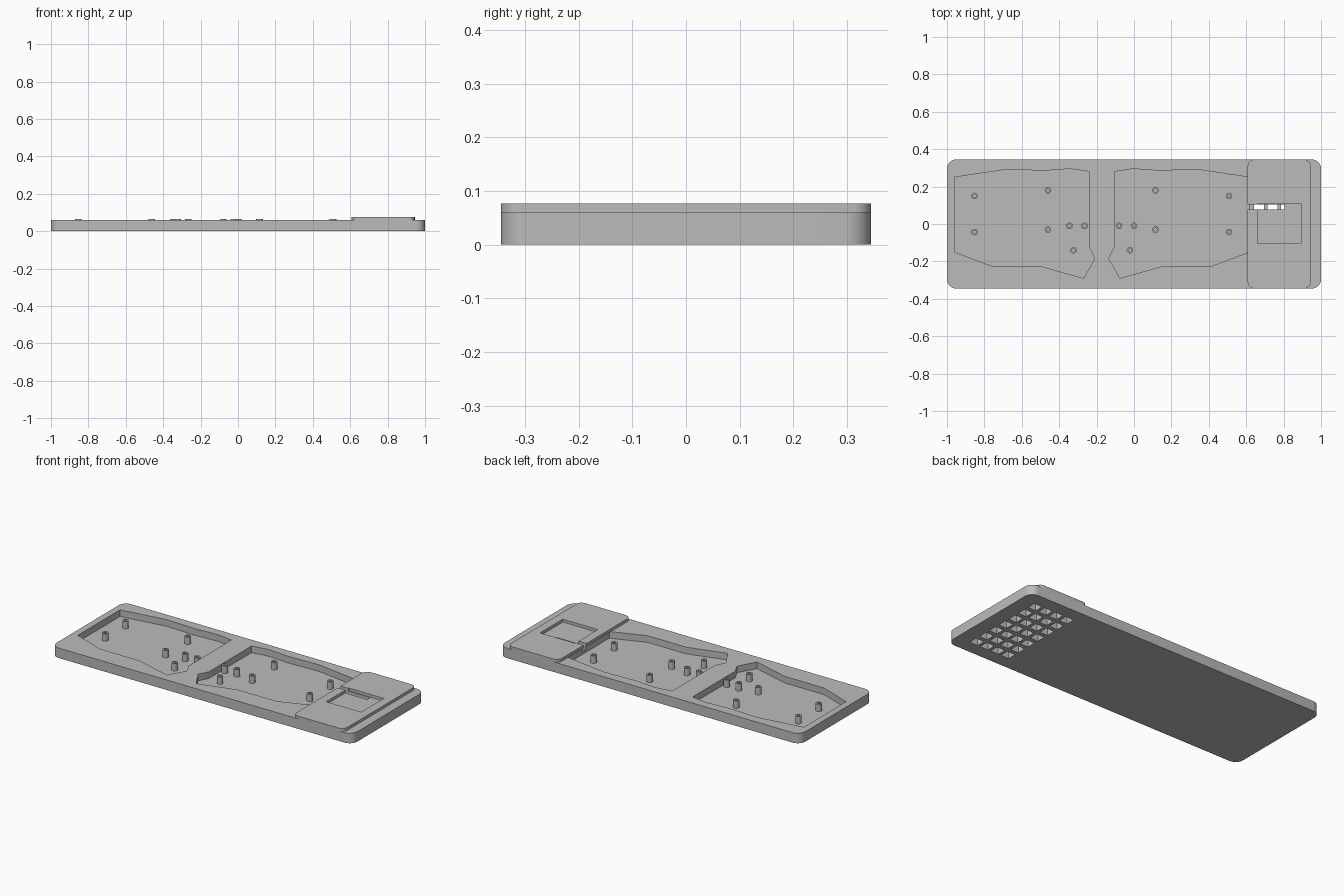
import bpy, bmesh, math
from mathutils import Vector

if "Cube" in bpy.data.objects:
    bpy.data.objects.remove(bpy.data.objects["Cube"])

grey = bpy.data.materials.new("case_grey")
grey.use_nodes = True
GREY = (0.5, 0.5, 0.5, 1)
grey.diffuse_color = GREY
grey.node_tree.nodes["Principled BSDF"].inputs["Base Color"].default_value = GREY

FLOOR, DECK, TOP = 0.02, 0.06, 0.077
MIRROR = -0.345          # x sum of the two mirrored key wells


def to_object(name, bm):
    bmesh.ops.recalc_face_normals(bm, faces=bm.faces)
    mesh = bpy.data.meshes.new(name)
    bm.to_mesh(mesh)
    bm.free()
    mesh.materials.append(grey)
    obj = bpy.data.objects.new(name, mesh)
    bpy.context.collection.objects.link(obj)
    return obj


def prisms(name, outlines, z0, z1):
    """Extrude each outline from z0 to z1 in one object."""
    bm = bmesh.new()
    for pts in outlines:
        face = bm.faces.new([bm.verts.new((x, y, z0)) for x, y in pts])
        new = bmesh.ops.extrude_face_region(bm, geom=[face])["geom"]
        moved = [v for v in new if isinstance(v, bmesh.types.BMVert)]
        bmesh.ops.translate(bm, verts=moved, vec=(0, 0, z1 - z0))
    return to_object(name, bm)


def rect(x0, x1, y0, y1):
    return [(x0, y0), (x1, y0), (x1, y1), (x0, y1)]


def rounded(x0, x1, y0, y1, r, steps=8):
    corners = [(x1 - r, y1 - r), (x0 + r, y1 - r), (x0 + r, y0 + r), (x1 - r, y0 + r)]
    pts = []
    for q, (cx, cy) in enumerate(corners):
        for i in range(steps + 1):
            a = math.pi / 2 * (q + i / steps)
            pts.append((cx + r * math.cos(a), cy + r * math.sin(a)))
    return pts


def cut(obj, cutters):
    for c in cutters:
        c.hide_render = True
        mod = obj.modifiers.new(c.name, "BOOLEAN")
        mod.operation, mod.solver, mod.object = "DIFFERENCE", "EXACT", c
    bpy.context.view_layer.update()
    deps = bpy.context.evaluated_depsgraph_get()
    mesh = bpy.data.meshes.new_from_object(obj.evaluated_get(deps))
    obj.modifiers.clear()
    obj.data = mesh


def smooth(obj):
    bpy.ops.object.select_all(action="DESELECT")
    obj.select_set(True)
    bpy.context.view_layer.objects.active = obj
    bpy.ops.object.shade_smooth_by_angle(angle=math.radians(30))


# Case tray and the raised housing at its left end
tray = prisms("case_tray", [rounded(-1, 1, -0.345, 0.345, 0.05)], 0, DECK)
housing = prisms("display_housing", [rounded(0.608, 0.945, -0.345, 0.345, 0.035)], DECK, TOP)

# Two mirrored key wells
well = [(-0.96, 0.25), (-0.68, 0.292), (-0.48, 0.285), (-0.34, 0.295), (-0.24, 0.28),
        (-0.24, -0.125), (-0.21, -0.185), (-0.27, -0.29), (-0.5, -0.225),
        (-0.76, -0.225), (-0.96, -0.15)]
well_cutter = prisms("well_cutter", [well, [(MIRROR - x, y) for x, y in well]], FLOOR, 0.2)

# Display recess, cable slot and underside vent grid
recess_cutter = prisms("recess_cutter", [rect(0.66, 0.893, -0.105, 0.11)], 0.05, 0.2)
slot_cutter = prisms("slot_cutter", [rect(0.6, 0.805, 0.077, 0.105)], 0.035, 0.2)
h = 0.0265
vents = [rect(x - h, x + h, y - h, y + h)
         for x in [0.669 + 0.072 * i for i in range(4)]
         for y in [0.08 * j for j in range(-3, 4)]]
vent_cutter = prisms("vent_cutter", vents, -0.02, 0.04)

cut(tray, [well_cutter, slot_cutter, vent_cutter])
cut(housing, [recess_cutter, slot_cutter])
for c in (well_cutter, recess_cutter, slot_cutter, vent_cutter):
    bpy.data.objects.remove(c)
smooth(tray)
smooth(housing)


# Hollow screw posts, mirrored between the wells
def post(name, x, y, outer=0.0175, inner=0.009, top=0.064):
    bm = bmesh.new()
    ring = [bm.verts.new((r, 0, z)) for r, z in
            ((outer, FLOOR - 0.002), (outer, top), (inner, top), (inner, FLOOR - 0.002))]
    edges = [bm.edges.new((ring[i], ring[i + 1])) for i in range(3)]
    bmesh.ops.spin(bm, geom=ring + edges, cent=(0, 0, 0), axis=(0, 0, 1),
                   angle=math.tau, steps=24)
    bmesh.ops.remove_doubles(bm, verts=bm.verts, dist=0.0001)
    obj = to_object(name, bm)
    obj.location = Vector((x, y, 0))
    smooth(obj)


posts = [(-0.853, 0.15), (-0.853, -0.043), (-0.46, 0.18), (-0.46, -0.03),
         (-0.345, -0.01), (-0.265, -0.01), (-0.323, -0.14)]
for i, (x, y) in enumerate(posts, 1):
    post(f"right_screw_post_{i}", x, y)
    post(f"left_screw_post_{i}", MIRROR - x, y)
